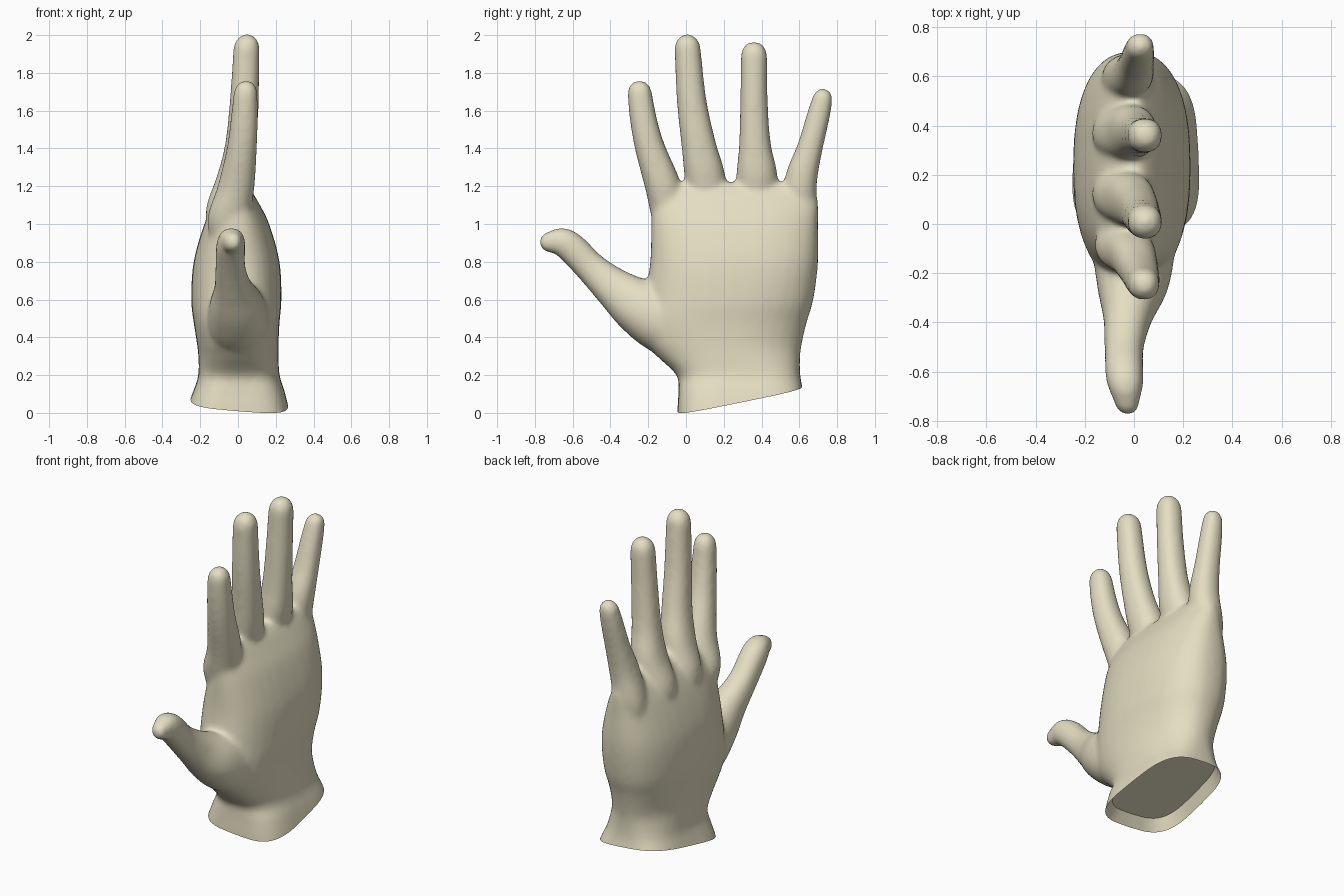
import bpy, bmesh, math
from mathutils import Vector

if "Cube" in bpy.data.objects:
    bpy.data.objects.remove(bpy.data.objects["Cube"])

SIDES = 32


def spline(rows, steps=5):
    """Smoothly interpolate rows of numbers (Catmull-Rom)."""
    out = []
    for i in range(len(rows) - 1):
        p0, p1 = rows[max(i - 1, 0)], rows[i]
        p2, p3 = rows[i + 1], rows[min(i + 2, len(rows) - 1)]
        for s in range(steps):
            t = s / steps
            out.append([0.5 * (2 * b + (c - a) * t + (2 * a - 5 * b + 4 * c - d) * t * t
                               + (3 * b - a - 3 * c + d) * t ** 3)
                        for a, b, c, d in zip(p0, p1, p2, p3)])
    out.append(list(rows[-1]))
    return out


def loft(bm, rings):
    """Skin closed rings given as (centre, x half axis, side half axis, boxiness)."""
    loops = []
    for c, u, v, n in rings:
        loop = []
        for k in range(SIDES):
            a = 2 * math.pi * k / SIDES
            ca, sa = math.cos(a), math.sin(a)
            loop.append(bm.verts.new(c + u * math.copysign(abs(ca) ** (2 / n), ca)
                                     + v * math.copysign(abs(sa) ** (2 / n), sa)))
        loops.append(loop)
    for a, b in zip(loops, loops[1:]):
        for k in range(SIDES):
            j = (k + 1) % SIDES
            bm.faces.new((a[k], a[j], b[j], b[k]))
    bm.faces.new(loops[0][::-1])
    bm.faces.new(loops[-1])


def digit(bm, rows):
    """Round-tipped tube through rows of (x, y, z, x radius, side radius)."""
    pts = spline(rows)
    end = Vector(pts[-1][:3])
    axis = (end - Vector(pts[-2][:3])).normalized()
    rx, rs = pts[-1][3:]
    for a in (20, 40, 60, 75, 86):
        a = math.radians(a)
        pts.append([*(end + axis * rs * 1.1 * math.sin(a)), rx * math.cos(a), rs * math.cos(a)])
    rings = []
    for i, p in enumerate(pts):
        d = Vector(pts[min(i + 1, len(pts) - 1)][:3]) - Vector(pts[max(i - 1, 0)][:3])
        side = Vector((0, d.z, -d.y)).normalized()
        rings.append((Vector(p[:3]), Vector((p[3], 0, 0)), side * p[4], 2.2))
    loft(bm, rings)


bm = bmesh.new()

# Palm, wrist and flared boxy cuff: z, y min, y max, x min, x max, boxiness
palm = [(-0.12, -0.05, 0.65, -0.30, 0.30, 3.6), (0.03, -0.045, 0.635, -0.268, 0.268, 3.6),
        (0.12, -0.04, 0.62, -0.235, 0.245, 3.4), (0.20, -0.05, 0.605, -0.21, 0.22, 2.8),
        (0.30, -0.155, 0.605, -0.21, 0.215, 2.3), (0.37, -0.22, 0.615, -0.218, 0.215, 2.2),
        (0.48, -0.25, 0.64, -0.235, 0.22, 2.3),
        (0.60, -0.22, 0.675, -0.248, 0.23, 2.4), (0.80, -0.19, 0.70, -0.235, 0.22, 2.5),
        (1.00, -0.185, 0.70, -0.178, 0.165, 2.5), (1.12, -0.18, 0.70, -0.12, 0.105, 2.4),
        (1.19, -0.16, 0.68, -0.06, 0.06, 2.2), (1.22, -0.12, 0.64, -0.02, 0.025, 2.2)]
loft(bm, [(Vector(((x0 + x1) / 2, (y0 + y1) / 2, z)), Vector(((x1 - x0) / 2, 0, 0)),
           Vector((0, (y1 - y0) / 2, 0)), n) for z, y0, y1, x0, x1, n in spline(palm)])

# Index, middle, ring and little finger, from knuckle to tip
digit(bm, [(-0.06, -0.05, 0.88, 0.08, 0.07), (-0.05, -0.09, 1.04, 0.11, 0.09),
           (-0.01, -0.122, 1.20, 0.098, 0.095), (0.02, -0.19, 1.40, 0.08, 0.08),
           (0.033, -0.225, 1.55, 0.073, 0.072), (0.04, -0.245, 1.69, 0.064, 0.066)])
digit(bm, [(-0.07, 0.13, 0.90, 0.08, 0.08), (-0.06, 0.12, 1.08, 0.11, 0.10),
           (-0.015, 0.10, 1.25, 0.098, 0.108), (0.015, 0.067, 1.42, 0.084, 0.092),
           (0.033, 0.03, 1.65, 0.077, 0.079), (0.045, 0.008, 1.93, 0.07, 0.07)])
digit(bm, [(-0.07, 0.36, 0.90, 0.08, 0.08), (-0.06, 0.37, 1.08, 0.11, 0.10),
           (-0.01, 0.375, 1.25, 0.098, 0.11), (0.015, 0.365, 1.42, 0.084, 0.085),
           (0.033, 0.36, 1.65, 0.077, 0.073), (0.045, 0.36, 1.89, 0.07, 0.071)])
digit(bm, [(-0.05, 0.57, 0.88, 0.08, 0.07), (-0.035, 0.595, 1.06, 0.095, 0.09),
           (-0.005, 0.61, 1.24, 0.085, 0.086), (0.01, 0.655, 1.40, 0.073, 0.069),
           (0.02, 0.70, 1.57, 0.064, 0.062), (0.025, 0.722, 1.66, 0.057, 0.055)])

# Thumb with a thick base and a bent tip
digit(bm, [(0.0, 0.08, 0.42, 0.15, 0.16), (0.0, -0.10, 0.48, 0.165, 0.175),
           (-0.005, -0.25, 0.565, 0.145, 0.15), (-0.025, -0.38, 0.66, 0.1, 0.11),
           (-0.04, -0.50, 0.765, 0.08, 0.085), (-0.04, -0.60, 0.868, 0.078, 0.082),
           (-0.035, -0.66, 0.905, 0.072, 0.077), (-0.03, -0.715, 0.905, 0.054, 0.058)])

bmesh.ops.recalc_face_normals(bm, faces=bm.faces)
mesh = bpy.data.meshes.new("glove")
bm.to_mesh(mesh)
bm.free()
glove = bpy.data.objects.new("glove", mesh)
bpy.context.collection.objects.link(glove)

# Fuse the parts into one smooth skin
remesh = glove.modifiers.new("fuse", 'REMESH')
remesh.mode = 'VOXEL'
remesh.voxel_size = 0.012
soften = glove.modifiers.new("soften", 'SMOOTH')
soften.factor = 0.5
soften.iterations = 24
skin = bpy.data.meshes.new_from_object(
    glove.evaluated_get(bpy.context.evaluated_depsgraph_get()))
glove.modifiers.clear()
glove.data = skin

# Slanted hem of the cuff
bm = bmesh.new()
bm.from_mesh(skin)
bmesh.ops.bisect_plane(bm, geom=bm.verts[:] + bm.edges[:] + bm.faces[:],
                       plane_co=(0, 0, 0.018), plane_no=(0.08, -0.2, 1), clear_inner=True)
for f in bm.faces:
    f.smooth = True

# Recessed underside inside the cuff
rim = [e for e in bm.edges if e.is_boundary]
new = bmesh.ops.extrude_edge_only(bm, edges=rim)["geom"]
for v in (g for g in new if isinstance(g, bmesh.types.BMVert)):
    v.co = Vector((v.co.x * 0.86, 0.28 + (v.co.y - 0.28) * 0.9, v.co.z + 0.07))
inner = [e for e in bm.edges if e.is_boundary]
bmesh.ops.holes_fill(bm, edges=inner, sides=0)
bmesh.ops.recalc_face_normals(bm, faces=bm.faces)

# Small tinted nail spots near the digit tips
nails = [Vector(p) for p in ((-0.02, -0.24, 1.70), (-0.02, 0.005, 1.94), (-0.02, 0.36, 1.90),
                             (-0.03, 0.725, 1.67), (-0.035, -0.768, 0.885))]
for f in bm.faces:
    c = f.calc_center_median()
    near = min(math.hypot(c.x - n.x, c.y - n.y, 0.7 * (c.z - n.z)) for n in nails)
    f.material_index = 1 if near < 0.026 else 0
bm.to_mesh(skin)
bm.free()

skin.materials.clear()
for name, rgb in (("pale cream", (0.78, 0.73, 0.54)), ("pale lavender", (0.58, 0.57, 0.66))):
    mat = bpy.data.materials.new(name)
    mat.diffuse_color = (*rgb, 1)
    mat.use_nodes = True
    mat.node_tree.nodes["Principled BSDF"].inputs["Base Color"].default_value = mat.diffuse_color
    skin.materials.append(mat)
bpy.context.view_layer.objects.active = glove
glove.select_set(True)
bpy.ops.object.shade_smooth_by_angle(angle=math.radians(45))
